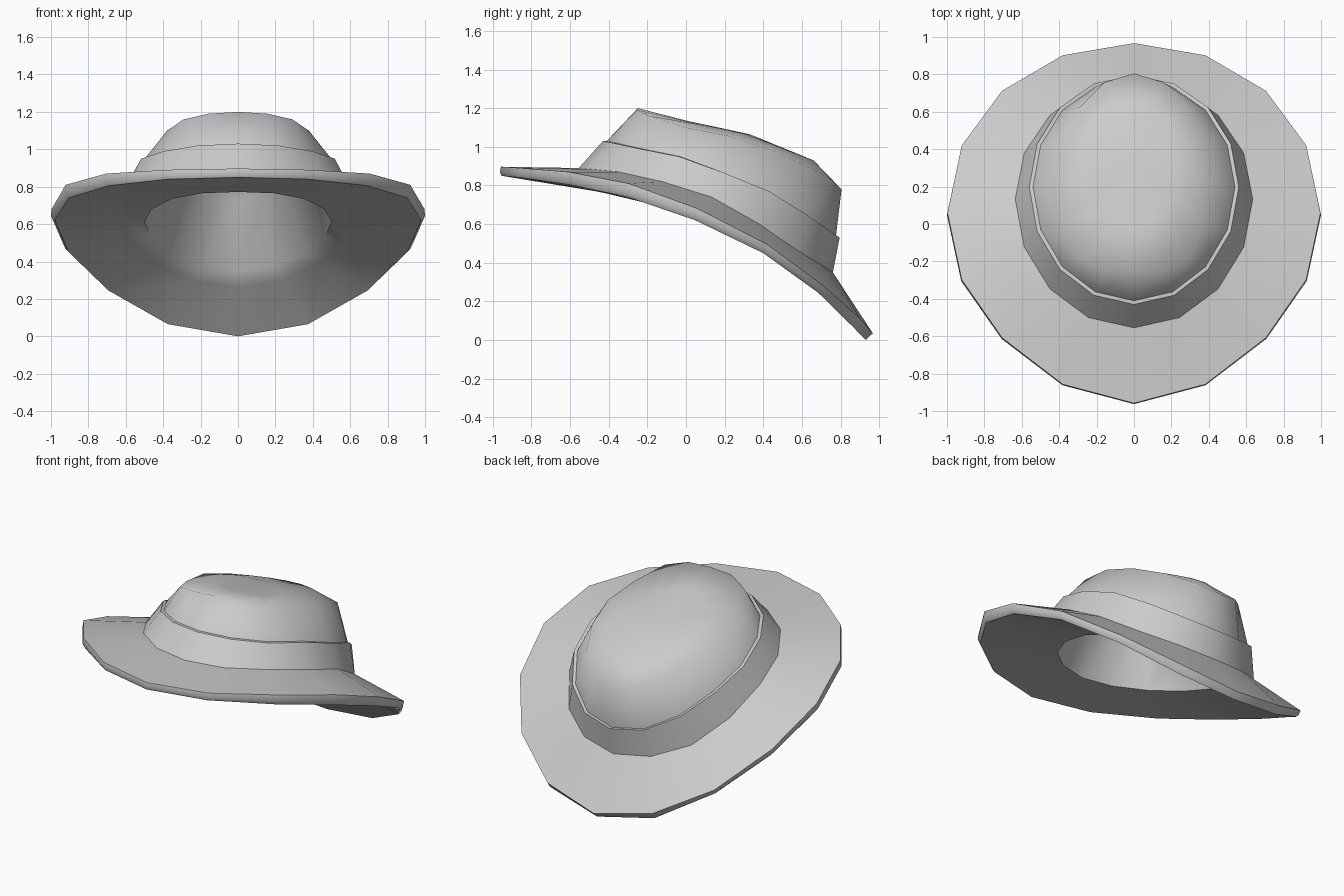
import bpy, math

if "Cube" in bpy.data.objects:
    bpy.data.objects.remove(bpy.data.objects["Cube"])

N = 16
felt = bpy.data.materials.new("grey_felt")
felt.diffuse_color = (0.6, 0.6, 0.6, 1)
felt.use_nodes = True
felt.node_tree.nodes["Principled BSDF"].inputs["Base Color"].default_value = felt.diffuse_color


def ring(width, back, front, egg, zs, blunt=0.0):
    """Egg-shaped loop starting at the back; zs runs back to front and is mirrored."""
    mid, half = (back + front) / 2, (back - front) / 2
    pts = []
    for k in range(N):
        a = 2 * math.pi * k / N
        s, c = math.sin(a), math.cos(a)
        y = mid + half * c + egg * s * s
        if c < 0:
            y += blunt * math.sin(2 * a) ** 2
        pts.append((width * s, y, zs[min(k, N - k)]))
    return pts


def blend(r1, r2, t):
    """Loop part of the way from r1 to r2."""
    return [tuple(a + (b - a) * t for a, b in zip(p, q)) for p, q in zip(r1, r2)]


def shell(name, rings, start=None, end=None, angle=35):
    """Skin a list of loops, optionally closed to a point at either end."""
    verts = [p for r in rings for p in r]
    faces = []
    for i in range(len(rings) - 1):
        for k in range(N):
            j = (k + 1) % N
            a, b = i * N, (i + 1) * N
            faces.append((a + j, a + k, b + k, b + j))
    if start:
        c = len(verts)
        verts.append(start)
        faces += [(c, k, (k + 1) % N) for k in range(N)]
    if end:
        c, o = len(verts), (len(rings) - 1) * N
        verts.append(end)
        faces += [(o + (k + 1) % N, o + k, c) for k in range(N)]
    me = bpy.data.meshes.new(name)
    me.from_pydata(verts, [], faces)
    me.materials.append(felt)
    ob = bpy.data.objects.new(name, me)
    bpy.context.collection.objects.link(ob)
    bpy.ops.object.select_all(action='DESELECT')
    ob.select_set(True)
    bpy.context.view_layer.objects.active = ob
    bpy.ops.object.shade_smooth_by_angle(angle=math.radians(angle))
    return ob


def lower(zs, d):
    return [z - d for z in zs]


# Loops of the hat
opening = ring(0.50, 0.69, -0.48, 0.03,
               [.35, .375, .44, .53, .61, .68, .735, .765, .772])
edge_low = ring(0.98, 0.93, -0.955, 0.06,
                [0, .065, .245, .45, .62, .74, .805, .84, .85], 0.04)
edge_mid = ring(1.0, 0.945, -0.963, 0.057,
                [.015, .08, .26, .47, .645, .77, .835, .86, .87], 0.04)
edge_high = ring(0.997, 0.967, -0.958, 0.055,
                 [.035, .11, .28, .495, .68, .81, .87, .89, .897], 0.04)
base = ring(0.635, 0.76, -0.555, 0.03,
            [.35, .38, .46, .60, .74, .82, .87, .885, .89])
band_z = [.53, .56, .65, .77, .865, .95, .99, 1.02, 1.03]
band_top = ring(0.56, 0.795, -0.43, 0.015, band_z)
band_in = ring(0.54, 0.775, -0.41, 0.015, band_z)
rim_z = [.78, .825, .90, .985, 1.055, 1.10, 1.16, 1.19, 1.20]
rim = ring(0.41, 0.805, -0.25, -0.05, rim_z, -0.07)
cap_z = [.93, .94, .97, 1.015, 1.065, 1.095, 1.115, 1.135, 1.14]
cap = ring(0.22, 0.66, -0.02, -0.01, cap_z)

# Brim: rounded edge and top
shell("brim", [edge_low, edge_mid, edge_high, base], angle=50)
# Hat band with a narrow ledge on top
shell("band", [base, band_top, band_in])
# Crown: side wall and rounded top
shell("crown", [band_in, rim, cap], end=(0, 0.33, 1.065), angle=85)
# Underside: lining of the crown flowing into the bottom of the brim
lining_rim = ring(0.37, 0.76, -0.20, -0.04, lower(rim_z, 0.04), -0.06)
lining_cap = ring(0.20, 0.62, 0.0, -0.01, lower(cap_z, 0.035))
under_brim = blend(opening, edge_low, 0.25)
shell("underside", [lining_cap, lining_rim, opening, under_brim, edge_low],
      start=(0, 0.33, 1.03), angle=65)
